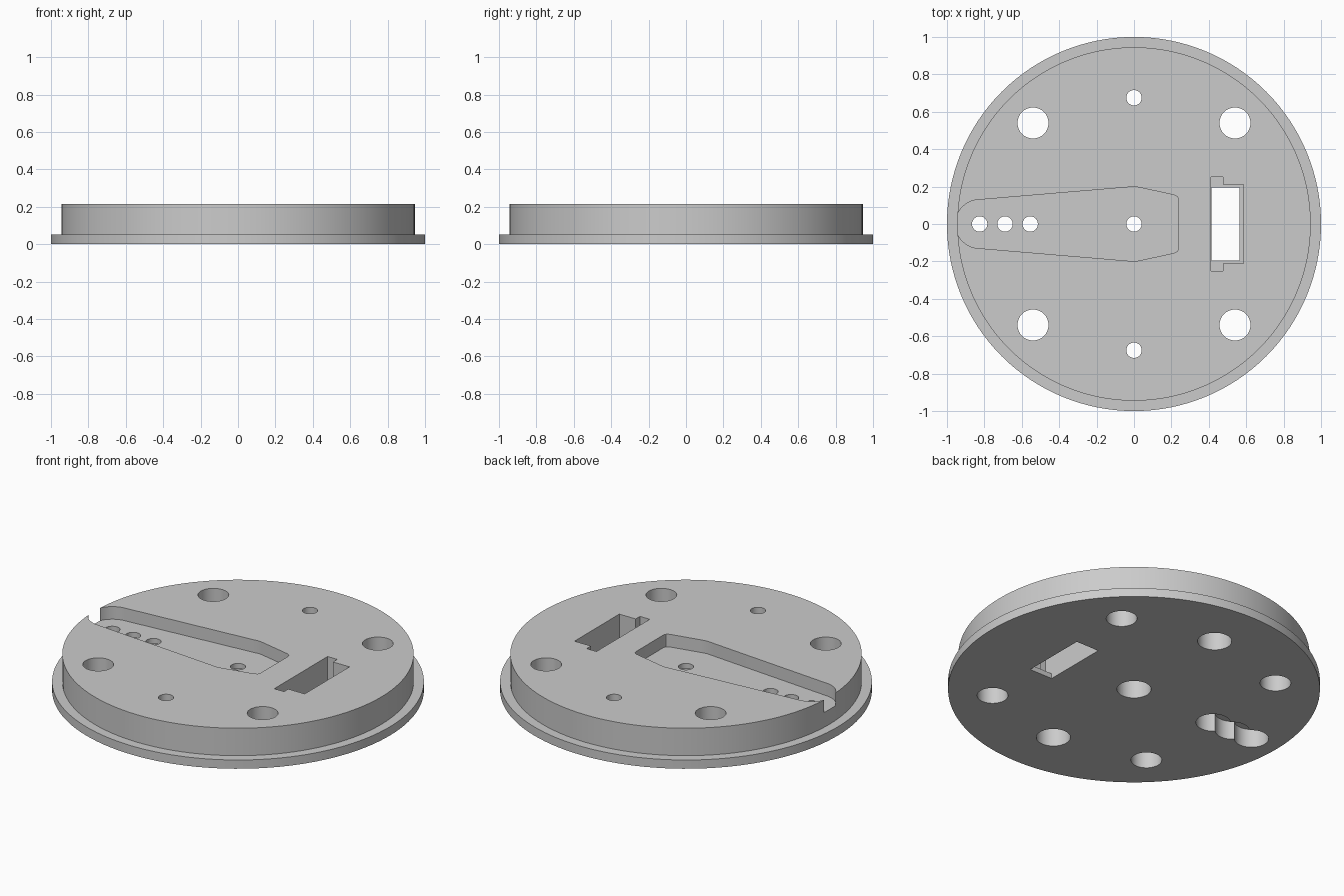
import bpy, bmesh, math

if "Cube" in bpy.data.objects:
    bpy.data.objects.remove(bpy.data.objects["Cube"])

grey = bpy.data.materials.new("plain grey")
grey.diffuse_color = (0.6, 0.6, 0.6, 1)
grey.use_nodes = True
grey.node_tree.nodes["Principled BSDF"].inputs["Base Color"].default_value = grey.diffuse_color


def prism(name, outline, z0, z1):
    """Extrude a closed 2D outline from z0 to z1."""
    bm = bmesh.new()
    face = bm.faces.new([bm.verts.new((x, y, z0)) for x, y in outline])
    ext = bmesh.ops.extrude_face_region(bm, geom=[face])
    for v in ext["geom"]:
        if isinstance(v, bmesh.types.BMVert):
            v.co.z = z1
    bmesh.ops.recalc_face_normals(bm, faces=bm.faces)
    mesh = bpy.data.meshes.new(name)
    bm.to_mesh(mesh)
    bm.free()
    mesh.materials.append(grey)
    ob = bpy.data.objects.new(name, mesh)
    bpy.context.collection.objects.link(ob)
    return ob


def circle(x, y, r, n=48):
    return [(x + r * math.cos(2 * math.pi * i / n),
             y + r * math.sin(2 * math.pi * i / n)) for i in range(n)]


def mirrored(half):
    """Close a half outline (y > 0) by mirroring it across the x axis."""
    return half + [(x, -y) for x, y in reversed(half) if abs(y) > 1e-6]


def combine(target, tool, operation):
    mod = target.modifiers.new("shape", 'BOOLEAN')
    mod.object, mod.operation, mod.solver = tool, operation, 'EXACT'
    bpy.context.view_layer.objects.active = target
    bpy.ops.object.modifier_apply(modifier=mod.name)
    bpy.data.objects.remove(tool, do_unlink=True)


# Stepped disc: wide thin flange with a raised body
base = prism("round_base", circle(0, 0, 1.0, 128), 0, 0.052)
combine(base, prism("raised_body", circle(0, 0, 0.945, 128), 0.02, 0.215), 'UNION')


def cut(outline, z0, z1):
    combine(base, prism("cutter", outline, z0, z1), 'DIFFERENCE')


# Shallow arm-shaped pocket, rounded at the rim and breaking through it
arc = [(-0.825 - 0.13 * math.cos(t), 0.13 * math.sin(t))
       for t in (math.pi / 2 * i / 12 for i in range(13))]
nose = [(-0.04, 0.196), (0, 0.2), (0.035, 0.194),
        (0.215, 0.155), (0.232, 0.146), (0.238, 0.13)]
cut(mirrored(arc + nose), 0.14, 0.3)

# Large through holes
for sx in (-1, 1):
    for sy in (-1, 1):
        cut(circle(0.54 * sx, 0.54 * sy, 0.083), -0.1, 0.3)

# Small screw holes, counterbored from below
for x, y in ((0, 0.675), (0, -0.675), (0, 0), (-0.825, 0), (-0.69, 0), (-0.555, 0)):
    cut(circle(x, y, 0.041), -0.1, 0.3)
    cut(circle(x, y, 0.092), -0.1, 0.11)

# Rectangular slot with a wider tabbed recess above a thin lip
cut(mirrored([(0.415, 0.195), (0.565, 0.195)]), -0.1, 0.3)
cut(mirrored([(0.413, 0.25), (0.477, 0.25), (0.477, 0.21), (0.585, 0.21)]), 0.03, 0.3)

# Smooth round walls, crisp edges
bpy.ops.object.select_all(action='DESELECT')
base.select_set(True)
bpy.context.view_layer.objects.active = base
bpy.ops.object.shade_smooth_by_angle(angle=math.radians(25))
